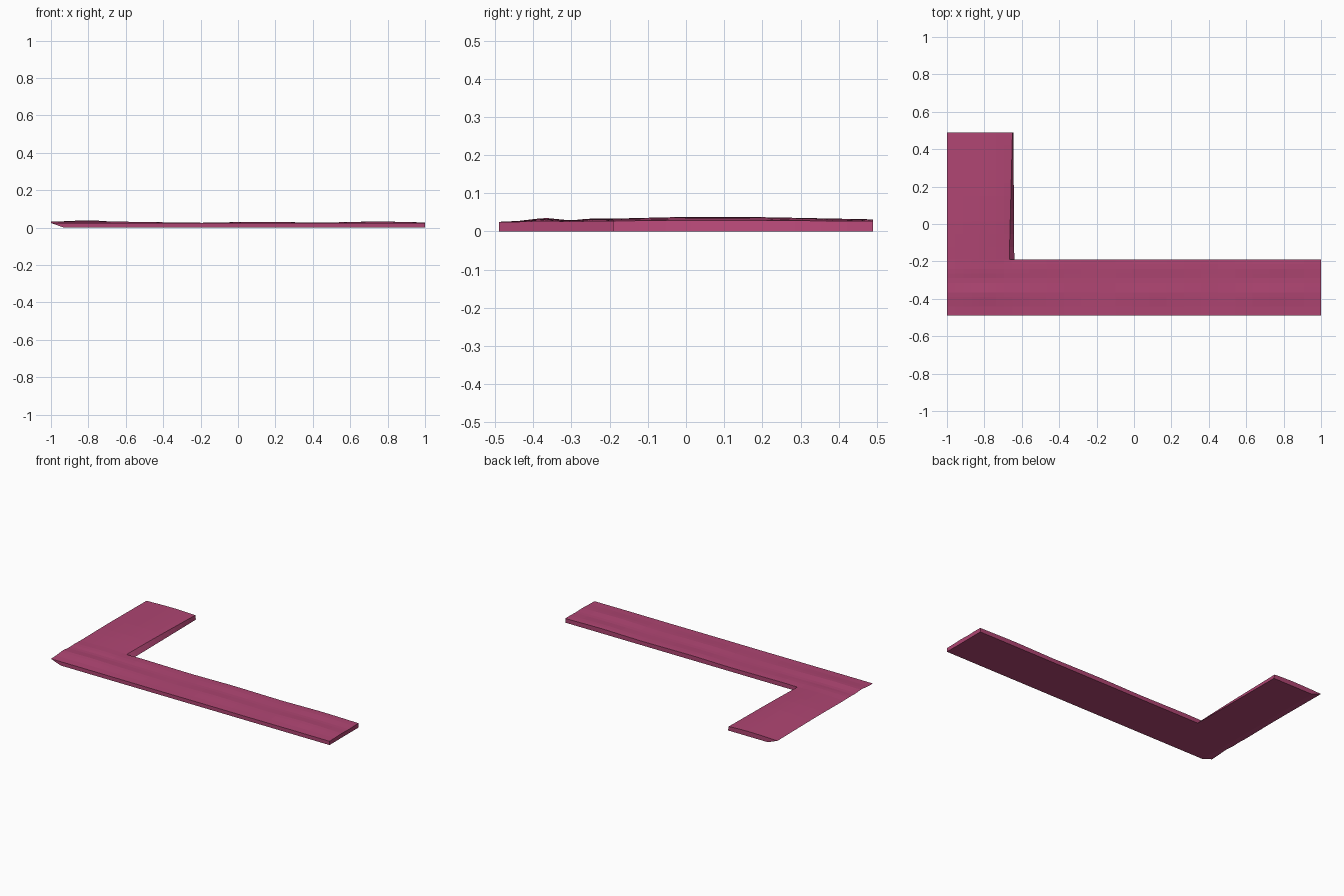
import bpy, bmesh

if "Cube" in bpy.data.objects:
    bpy.data.objects.remove(bpy.data.objects["Cube"])


def lerp_table(table, t):
    for (a, u), (b, v) in zip(table, table[1:]):
        if t <= b:
            return u + (v - u) * max(0, t - a) / (b - a)
    return table[-1][1]


# Crest heights along each arm, and the profile across each arm
LONG_CREST = [(-1, .033), (-.8, .036), (-.6, .032), (-.2, .026), (.1, .032),
              (.45, .027), (.75, .034), (1, .028)]
LONG_ACROSS = [(-.49, .1), (-.44, .3), (-.37, 1), (-.3, .4), (-.23, 1), (-.19, .7)]
SHORT_CREST = [(-.19, .034), (0, .039), (.15, .039), (.3, .036), (.49, .032)]
SHORT_ACROSS = [(-1, .4), (-.9, .8), (-.8, 1), (-.72, .8), (-.65, .35)]
EDGE = .024
INNER_X, INNER_Y = -.65, -.19


def long_height(x, y):
    return EDGE + (lerp_table(LONG_CREST, x) - EDGE) * lerp_table(LONG_ACROSS, y)


def short_height(x, y):
    return EDGE + (lerp_table(SHORT_CREST, y) - EDGE) * lerp_table(SHORT_ACROSS, x)


def height(x, y):
    h = long_height(x, y)
    if x > INNER_X + .001:
        return h
    k = min(1, max(0, (y + .3) / .11))      # blend at the corner
    return h * (1 - k) + short_height(x, max(y, INNER_Y)) * k


# Grid lines, sharing the inner corner
xs = [-1 + .35 * i / 8 for i in range(9)] + [INNER_X + 1.65 * i / 18 for i in range(1, 19)]
ys = [-.49 + .3 * j / 12 for j in range(13)] + [INNER_Y + .68 * j / 10 for j in range(1, 11)]

bm = bmesh.new()
top, low = {}, {}
for i, x in enumerate(xs):
    for j, y in enumerate(ys):
        if i > 8 and j > 12:
            continue
        tx = bx = x
        if i == 0:
            bx = -.93                       # undercut outer edge
        elif i == 1:
            bx = -.92
        elif i == 8 and j >= 12:            # sloping inner side
            t = (j - 12) / 10
            tx, bx = -.667 + .017 * t, -.64 - .005 * t
        top[i, j] = bm.verts.new((tx, y, height(x, y)))
        low[i, j] = bm.verts.new((bx, y, 0))

# Top and underside
for i, j in list(top):
    c = [(i, j), (i + 1, j), (i + 1, j + 1), (i, j + 1)]
    if all(k in top for k in c) and (i < 8 or j < 12):
        bm.faces.new([top[k] for k in c])
        bm.faces.new([low[k] for k in reversed(c)])

# Side walls around the L outline
nx, ny = len(xs) - 1, len(ys) - 1
loop = ([(i, 0) for i in range(nx)] + [(nx, j) for j in range(12)]
        + [(i, 12) for i in range(nx, 8, -1)] + [(8, j) for j in range(12, ny)]
        + [(i, ny) for i in range(8, 0, -1)] + [(0, j) for j in range(ny, 0, -1)])
for a, b in zip(loop, loop[1:] + loop[:1]):
    bm.faces.new([low[a], low[b], top[b], top[a]])
bmesh.ops.recalc_face_normals(bm, faces=bm.faces)

mesh = bpy.data.meshes.new("l_shaped_slab")
bm.to_mesh(mesh)
bm.free()
slab = bpy.data.objects.new("l_shaped_slab", mesh)
bpy.context.collection.objects.link(slab)

mat = bpy.data.materials.new("magenta")
mat.diffuse_color = (.43, .06, .17, 1)
mat.use_nodes = True
mat.node_tree.nodes["Principled BSDF"].inputs["Base Color"].default_value = mat.diffuse_color
mesh.materials.append(mat)
